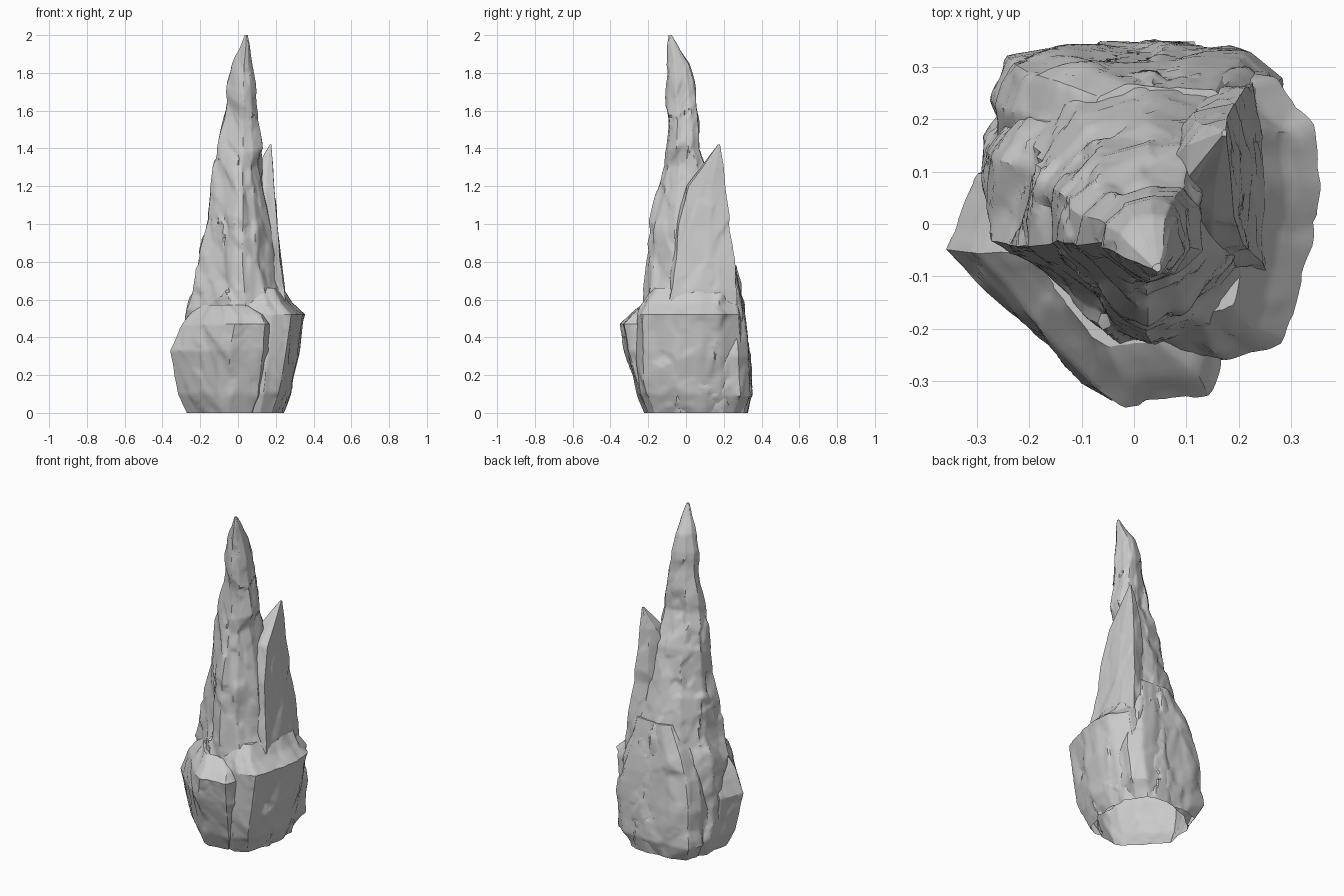
import bpy, bmesh, math
from mathutils import Vector, noise

if "Cube" in bpy.data.objects:
    bpy.data.objects.remove(bpy.data.objects["Cube"])


def perimeter(shape, n):
    """Spread n points evenly along a closed polygon."""
    pts = [Vector(p) for p in shape]
    segs = [(a, b, (b - a).length) for a, b in zip(pts, pts[1:] + pts[:1])]
    step = sum(s[2] for s in segs) / n
    out, base = [], 0.0
    for a, b, length in segs:
        while len(out) < n and len(out) * step < base + length:
            out.append(a.lerp(b, (len(out) * step - base) / length))
        base += length
    return out


def facet(q, centre):
    """Height of one cell's slanted plane."""
    tilt = noise.cell_vector(centre * 37.0)
    tilt = Vector([2 * (c % 1.0) - 1 for c in tilt])
    return max(-1.0, min(1.0, tilt.dot(q - centre) * 1.4 + 0.35 * tilt.x))


def chisel(p, seed, scale):
    """Slanted facets in stretched Voronoi cells, joined by steep short ramps."""
    q = Vector((p.x + 0.22 * p.z, p.y - 0.15 * p.z, p.z * 0.45)) * scale
    q += Vector((seed * 7.3, seed * 3.1, seed * 5.7))
    dist, centres = noise.voronoi(q)
    w = 0.5 + 0.5 * min(1.0, (dist[1] - dist[0]) / 0.16)
    return w * facet(q, centres[0]) + (1 - w) * facet(q, centres[1])


def rock(name, shape, rings, seed, amp=0.016, n=120, dz=0.012):
    """Loft a cross-section through (z, x0, x1, y0, y1) rings, then chisel it."""
    section = perimeter(shape, n)
    levels = []
    for a, b in zip(rings, rings[1:]):
        k = max(1, round((b[0] - a[0]) / dz))
        levels += [[u + (v - u) * i / k for u, v in zip(a, b)] for i in range(k)]
    levels.append(list(rings[-1]))
    verts, faces = [], []
    for z, x0, x1, y0, y1 in levels:
        c = Vector(((x0 + x1) / 2, (y0 + y1) / 2, z))
        fade = min(1.0, min(x1 - x0, y1 - y0) / 0.2)
        for s in section:
            p = c + Vector((s.x * (x1 - x0) / 2, s.y * (y1 - y0) / 2, 0))
            d = chisel(p, seed, 5.5) + 0.4 * chisel(p, seed + 9, 13)
            out = Vector((p.x - c.x, p.y - c.y, 0)).normalized()
            verts.append(p + out * (d - 0.05) * amp * fade)
    for r in range(len(levels) - 1):
        for i in range(n):
            j = (i + 1) % n
            faces.append((r * n + i, r * n + j, r * n + n + j, r * n + n + i))
    # closed bottom and top
    faces.append(tuple(range(n - 1, -1, -1)))
    faces.append(tuple(range(len(verts) - n, len(verts))))
    me = bpy.data.meshes.new(name)
    me.from_pydata(verts, [], faces)
    ob = bpy.data.objects.new(name, me)
    bpy.context.collection.objects.link(ob)
    return ob


# central spire, tapering and leaning to its tip
spire = rock("rock_spire",
     [(-1, -.25), (-.1, -.9), (.15, -1), (.6, -.85), (1, -.35), (1, .55),
      (.75, .95), (.2, 1), (-.5, .82), (-.97, .35)],
     [(0, -.27, .23, -.20, .32), (.1, -.30, .26, -.22, .34),
      (.3, -.31, .30, -.22, .33), (.5, -.28, .28, -.23, .31),
      (.65, -.235, .23, -.23, .28), (.8, -.205, .19, -.215, .25),
      (1.0, -.168, .165, -.185, .20), (1.2, -.14, .145, -.14, .155),
      (1.3, -.125, .13, -.12, .11), (1.4, -.10, .12, -.105, .072),
      (1.6, -.07, .10, -.095, .06), (1.75, -.055, .09, -.10, .045),
      (1.85, -.025, .075, -.10, .02), (1.95, .015, .062, -.10, -.045),
      (2.0, .035, .052, -.092, -.075)],
     seed=1, amp=0.02)

# side shard with its own lower point
shard = rock("shard",
     [(1, -.85), (1, .3), (.8, 1), (-.2, .85), (-1, .2), (-1, -.9), (.3, -1)],
     [(.45, .03, .25, -.13, .28), (.65, .04, .25, -.11, .275),
      (.8, .05, .23, -.09, .26), (1.0, .05, .208, -.06, .23),
      (1.2, .07, .19, .0, .205), (1.3, .10, .184, .08, .197),
      (1.42, .168, .176, .168, .18)],
     seed=2, amp=0.011)

# boulder at the front left
front_boulder = rock("front_boulder",
     [(-1, .3), (-.04, -.85), (.2, -1), (.88, -.9), (1, -.6), (1, 1), (-.8, 1)],
     [(0, -.27, .10, -.22, .1), (.1, -.32, .13, -.26, .1),
      (.33, -.358, .16, -.325, .1), (.47, -.295, .165, -.348, .1),
      (.52, -.26, .14, -.30, .08), (.57, -.21, .06, -.24, .05)],
     seed=3, amp=0.013)

# boulder on the right, widest near its top
right_boulder = rock("right_boulder",
     [(1, .23), (.9, -.23), (.5, -.86), (-.13, -1), (-1, -.9), (-1, 1),
      (.45, .97), (.88, .6)],
     [(0, .03, .23, -.20, .28), (.1, .03, .275, -.24, .29),
      (.3, .03, .325, -.26, .30), (.52, .03, .368, -.265, .30),
      (.58, .03, .295, -.235, .285), (.66, .03, .24, -.18, .26)],
     seed=4, amp=0.013)

# slab leaning against the back
back_slab = rock("back_slab",
     [(-1, .35), (-.88, .82), (-.5, 1), (.75, .97), (1, .65), (1, -1), (-.9, -1)],
     [(0, -.22, .20, .0, .31), (.09, -.27, .26, .0, .347),
      (.3, -.27, .29, .0, .338), (.48, -.235, .26, .0, .318),
      (.6, -.18, .22, .0, .297), (.78, -.08, .19, .02, .262)],
     seed=5, amp=0.013)

# fuse the pieces into one shell
for part in (shard, front_boulder, right_boulder, back_slab):
    mod = spire.modifiers.new("fuse", 'BOOLEAN')
    mod.operation, mod.solver, mod.object = 'UNION', 'MANIFOLD', part
bpy.context.view_layer.objects.active = spire
spire.select_set(True)
for mod in list(spire.modifiers):
    bpy.ops.object.modifier_apply(modifier=mod.name)
for part in (shard, front_boulder, right_boulder, back_slab):
    bpy.data.objects.remove(part)

# open underside
bm = bmesh.new()
bm.from_mesh(spire.data)
under = [f for f in bm.faces if all(v.co.z < 0.001 for v in f.verts)]
bmesh.ops.delete(bm, geom=under, context='FACES')
bm.to_mesh(spire.data)
bm.free()
bpy.ops.object.shade_smooth_by_angle(angle=math.radians(30))
